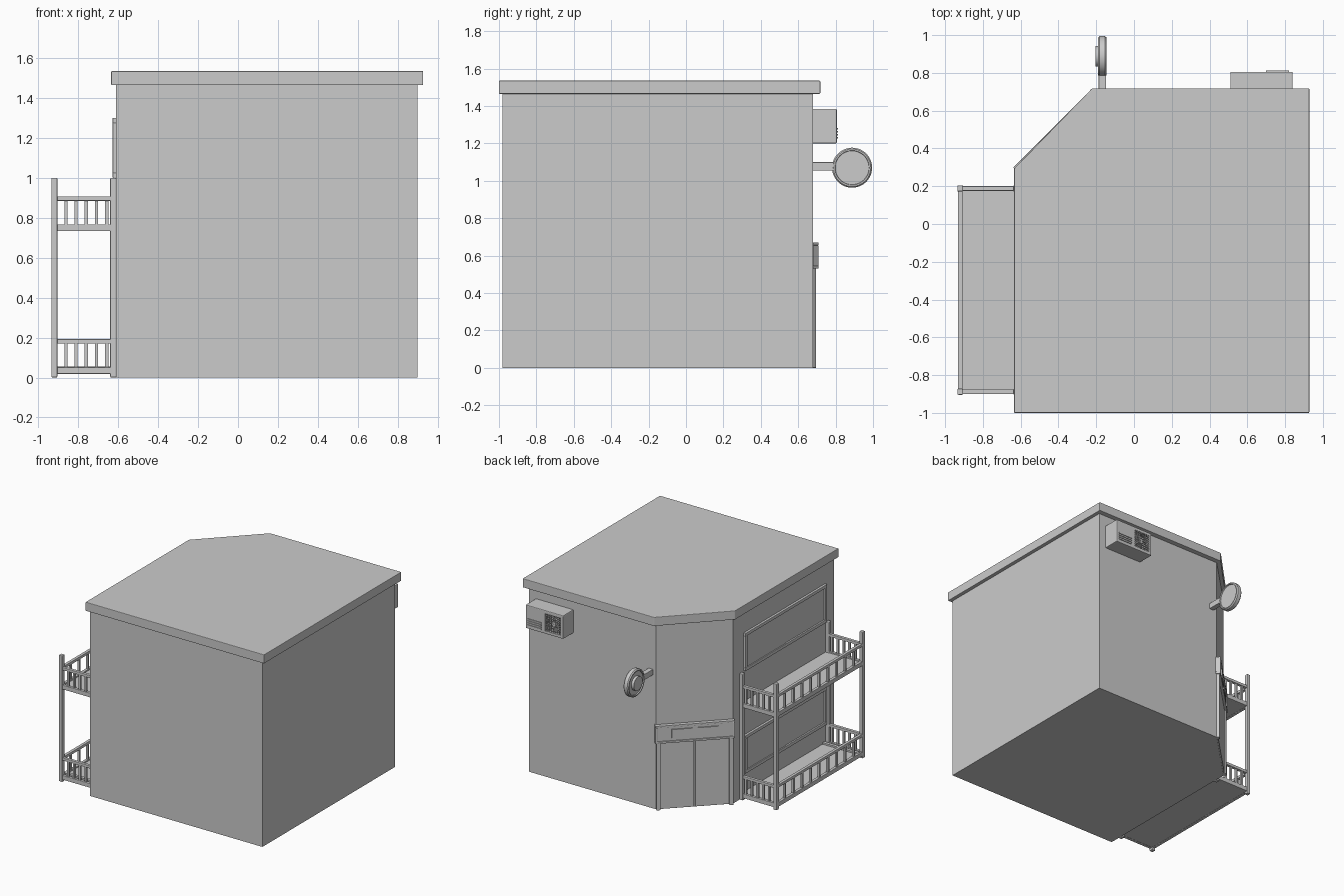
import bpy, bmesh
from math import pi, cos, sin
from mathutils import Matrix, Vector

if "Cube" in bpy.data.objects:
    bpy.data.objects.remove(bpy.data.objects["Cube"])

I = Matrix.Identity(4)
WALL_X, WALL_Y = -0.61, 0.68


def finish(name, bm, m=I, bevel=0.0, smooth=False):
    bmesh.ops.recalc_face_normals(bm, faces=bm.faces[:])
    me = bpy.data.meshes.new(name)
    bm.to_mesh(me)
    bm.free()
    ob = bpy.data.objects.new(name, me)
    bpy.context.collection.objects.link(ob)
    ob.matrix_world = m
    if bevel:
        mod = ob.modifiers.new("bevel", 'BEVEL')
        mod.width, mod.segments = bevel, 2
    if smooth:
        bpy.ops.object.select_all(action='DESELECT')
        bpy.context.view_layer.objects.active = ob
        ob.select_set(True)
        bpy.ops.object.shade_smooth_by_angle(angle=0.6)
    return ob


def boxes(name, items, m=I, bevel=0.0):
    """One object from boxes given as (x0, x1, y0, y1, z0, z1)."""
    bm = bmesh.new()
    for x0, x1, y0, y1, z0, z1 in items:
        t = Matrix.Translation(((x0 + x1) / 2, (y0 + y1) / 2, (z0 + z1) / 2))
        bmesh.ops.create_cube(bm, size=1, matrix=t @ Matrix.Diagonal((x1 - x0, y1 - y0, z1 - z0, 1)))
    return finish(name, bm, m, bevel)


def prism(name, outline, z0, z1, bevel=0.0):
    bm = bmesh.new()
    f = bm.faces.new([bm.verts.new((x, y, z0)) for x, y in outline])
    top = bmesh.ops.extrude_face_region(bm, geom=[f])['geom']
    bmesh.ops.translate(bm, vec=(0, 0, z1 - z0), verts=[v for v in top if isinstance(v, bmesh.types.BMVert)])
    return finish(name, bm, I, bevel)


def lathe(name, profile, m, steps=48):
    """Revolve (radius, height) points about local z."""
    bm = bmesh.new()
    vs = [bm.verts.new((r, 0, h)) for r, h in profile]
    es = [bm.edges.new(p) for p in zip(vs, vs[1:])]
    bmesh.ops.spin(bm, geom=vs + es, cent=(0, 0, 0), axis=(0, 0, 1), angle=2 * pi, steps=steps)
    bmesh.ops.remove_doubles(bm, verts=bm.verts[:], dist=1e-5)
    return finish(name, bm, m, smooth=True)


def frame(x0, x1, y0, y1, z0, z1, w):
    """Four bars around a rectangle in the local xz plane."""
    return [(x0, x1, y0, y1, z1 - w, z1), (x0, x1, y0, y1, z0, z0 + w),
            (x0, x0 + w, y0, y1, z0 + w, z1 - w), (x1 - w, x1, y0, y1, z0 + w, z1 - w)]


# building and roof slab, one corner cut at 45 degrees
prism("building_body", [(-0.61, -0.98), (0.90, -0.98), (0.90, 0.68), (-0.215, 0.68), (-0.61, 0.285)], 0, 1.48)
prism("roof_slab", [(-0.635, -1.0), (0.928, -1.0), (0.928, 0.718), (-0.222, 0.718), (-0.635, 0.293)],
      1.465, 1.535, 0.004)

# corner entrance: local x runs along the cut wall, local y points outwards
corner = Matrix.Translation((-0.4125, 0.4825, 0)) @ Matrix.Rotation(pi / 4, 4, 'Z')
boxes("door_frame", [(-0.28, -0.25, -0.01, 0.022, 0, 0.54), (0.25, 0.28, -0.01, 0.022, 0, 0.54)], corner, 0.002)
boxes("door_leaves", [(-0.25, -0.004, -0.01, 0.010, 0.004, 0.54), (0.004, 0.25, -0.01, 0.010, 0.004, 0.54)], corner, 0.002)
boxes("door_sign_board", [(-0.285, 0.285, -0.01, 0.022, 0.535, 0.665)], corner)
boxes("door_sign_border", frame(-0.29, 0.29, -0.01, 0.030, 0.53, 0.67, 0.015), corner, 0.002)
boxes("door_sign_panels", [(-0.17, -0.02, 0.02, 0.030, 0.565, 0.635), (0.02, 0.17, 0.02, 0.030, 0.565, 0.635)], corner)

# side windows: local x runs along the left wall, local y points outwards
side = Matrix.Translation((WALL_X, -0.36, 0)) @ Matrix.Rotation(pi / 2, 4, 'Z')
for label, z0, z1 in (("upper", 1.0, 1.30), ("lower", 0.19, 0.49)):
    boxes(label + "_window_frame", frame(-0.51, 0.51, -0.01, 0.018, z0, z1, 0.025), side, 0.002)
    boxes(label + "_window_panes", [(-0.49, -0.004, -0.01, 0.006, z0 + 0.02, z1 - 0.02),
                                    (0.004, 0.49, -0.01, 0.010, z0 + 0.02, z1 - 0.02)], side)

# balcony posts
X0, X1, Y0, Y1 = -0.92, -0.625, -0.888, 0.188
boxes("balcony_posts", [(x - 0.015, x + 0.015, y - 0.016, y + 0.016, 0, 1.0)
                        for x in (X0, X1) for y in (Y0, Y1)], bevel=0.005)

# two balcony decks with rails and balusters
for label, z in (("lower", 0.02), ("upper", 0.735)):
    boxes(label + "_deck", [(X0, WALL_X, Y0, Y1, z, z + 0.022)])
    rails = []
    for a, b in ((z - 0.002, z + 0.032), (z + 0.15, z + 0.172)):
        rails.append((X0 - 0.012, X0 + 0.012, Y0, Y1, a, b))
        rails += [(X0, WALL_X, y - 0.012, y + 0.012, a, b) for y in (Y0, Y1)]
    boxes(label + "_rails", rails, bevel=0.003)
    bars = []
    for i in range(5):
        x = -0.862 + i * 0.051
        bars += [(x - 0.008, x + 0.008, y - 0.008, y + 0.008, z + 0.02, z + 0.16) for y in (Y0, Y1)]
    for i in range(1, 10):
        y = Y0 + (Y1 - Y0) * i / 10
        bars.append((X0 - 0.008, X0 + 0.008, y - 0.008, y + 0.008, z + 0.02, z + 0.16))
    boxes(label + "_balusters", bars)
boxes("lower_front_kerb", [(X0, WALL_X, -0.86, -0.835, 0.02, 0.055)])

# round hanging sign on an arm
half = [(0, 0.014), (0.090, 0.014), (0.092, 0.022), (0.100, 0.022), (0.107, 0.014)]
disc = half + [(r, -h) for r, h in reversed(half)]
lathe("hanging_sign", disc, Matrix.Translation((-0.168, 0.888, 1.07)) @ Matrix.Rotation(pi / 2, 4, 'Y'))
lathe("hanging_sign_boss", [(0, 0.012), (0.055, 0.012), (0.055, -0.012), (0, -0.012)],
      Matrix.Translation((-0.191, 0.888, 1.07)) @ Matrix.Rotation(pi / 2, 4, 'Y'))
boxes("hanging_sign_arm", [(-0.187, -0.147, 0.67, 0.79, 1.055, 1.10)], bevel=0.003)

# air conditioner with a recessed fan grille and slats
unit = boxes("air_conditioner", [(0.51, 0.84, 0.67, 0.806, 1.20, 1.385)], bevel=0.006)
cx, cz, hw = 0.600, 1.292, 0.068
cutter = boxes("grille_cutter", [(cx - hw, cx + hw, 0.78, 0.85, cz - hw, cz + hw)])
cutter.hide_render = True
cutter.hide_viewport = True
cut = unit.modifiers.new("grille_recess", 'BOOLEAN')
cut.operation, cut.object, cut.solver = 'DIFFERENCE', cutter, 'EXACT'
fan = Matrix.Translation((cx, 0.790, cz)) @ Matrix.Rotation(-pi / 2, 4, 'X')
lathe("fan_hub", [(0, 0.01), (0.016, 0.01), (0.016, -0.012), (0, -0.012)], fan, 24)
lathe("fan_ring", [(0.058, 0.006), (0.065, 0.006), (0.065, -0.012), (0.058, -0.012), (0.058, 0.006)], fan, 32)
for i in range(4):
    boxes("fan_blade", [(0.01, 0.056, -0.010, 0.010, -0.003, 0.003)], fan @ Matrix.Rotation(i * pi / 2 + 0.4, 4, 'Z'))
grid = []
for i in range(-3, 4):
    d = i * 0.018
    grid.append((cx - hw, cx + hw, 0.801, 0.805, cz + d - 0.002, cz + d + 0.002))
    grid.append((cx + d - 0.002, cx + d + 0.002, 0.801, 0.805, cz - hw, cz + hw))
boxes("fan_grille", grid)
boxes("air_conditioner_slats", [(0.70, 0.82, 0.80, 0.812, z, z + 0.008) for z in (1.225, 1.241, 1.257, 1.273)])
